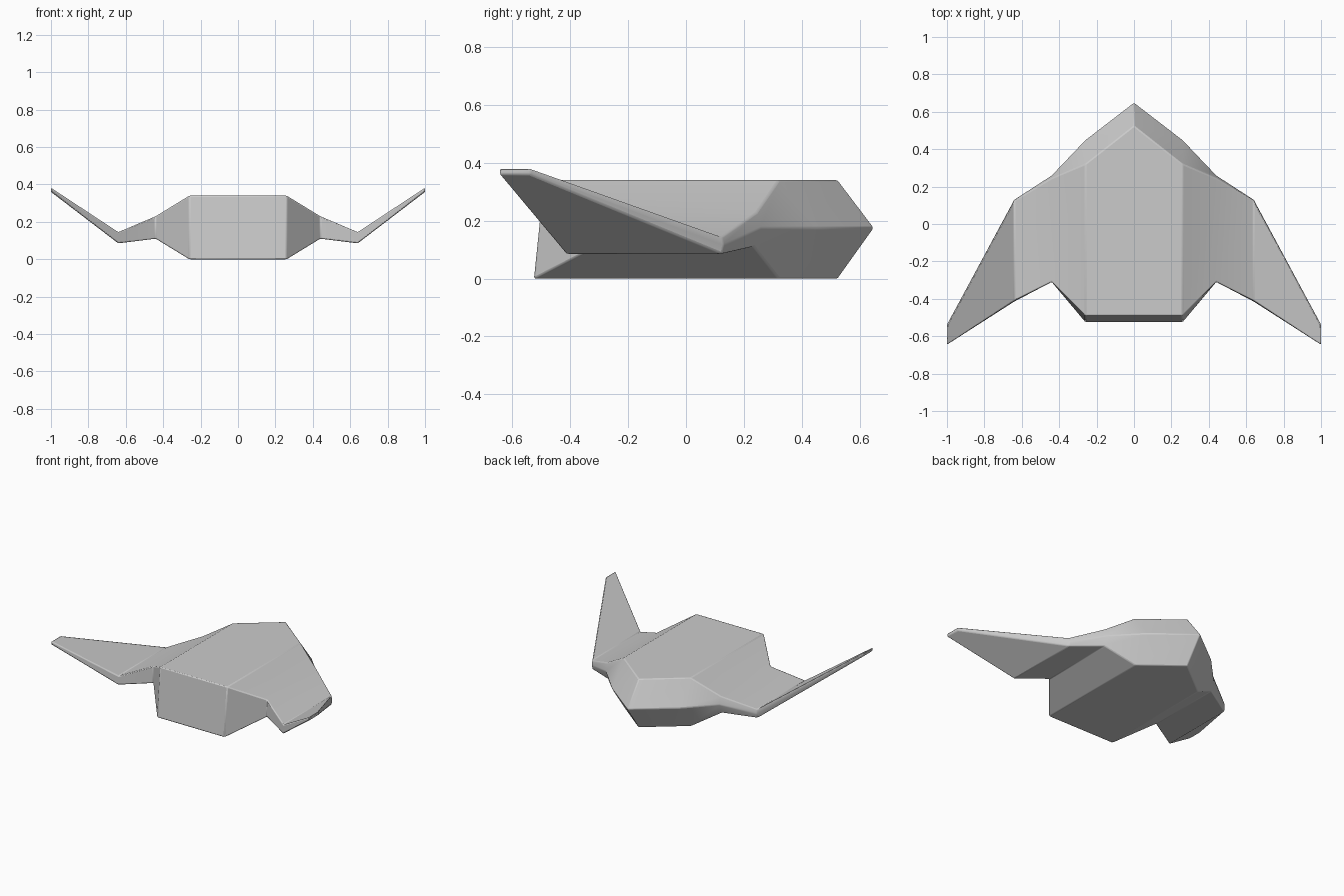
import bpy, bmesh

if "Cube" in bpy.data.objects:
    bpy.data.objects.remove(bpy.data.objects["Cube"])

# Ribs from centre to tip: x, top z, middle z, bottom z,
# then y of: top tail, bottom tail, top nose, middle nose, bottom nose
RIBS = [
    (0.00, 0.34, 0.175, 0.00, -0.49, -0.525, 0.525, 0.65, 0.525),
    (0.26, 0.34, 0.175, 0.00, -0.49, -0.525, 0.32, 0.45, 0.32),
    (0.44, 0.23, 0.175, 0.11, -0.31, -0.31, 0.245, 0.26, 0.235),
    (0.64, 0.145, 0.115, 0.085, -0.41, -0.415, 0.125, 0.13, 0.125),
    (1.00, 0.382, 0.372, 0.360, -0.645, -0.645, -0.54, -0.538, -0.54),
]


def add_rib(bm, side, rib):
    x, zt, zm, zb, tail_t, tail_b, nose_t, nose_m, nose_b = rib
    points = [(tail_t, zt), (nose_t, zt), (nose_m, zm), (nose_b, zb), (tail_b, zb)]
    return [bm.verts.new((side * x, y, z)) for y, z in points]


# Body and both wings lofted through the mirrored ribs
bm = bmesh.new()
ribs = [add_rib(bm, -1, r) for r in reversed(RIBS[1:])]
ribs += [add_rib(bm, 1, r) for r in RIBS]
for a, b in zip(ribs, ribs[1:]):
    for i in range(5):
        j = (i + 1) % 5
        bm.faces.new((a[i], a[j], b[j], b[i]))

# Wing tips
bm.faces.new(ribs[0])
bm.faces.new(ribs[-1])
bmesh.ops.recalc_face_normals(bm, faces=bm.faces)

mesh = bpy.data.meshes.new("winged_hull")
bm.to_mesh(mesh)
bm.free()
hull = bpy.data.objects.new("winged_hull", mesh)
bpy.context.collection.objects.link(hull)

# Slightly softened edges
bevel = hull.modifiers.new("soft_edges", "BEVEL")
bevel.width = 0.006
bevel.segments = 2
bevel.limit_method = "ANGLE"
bevel.angle_limit = 0.4

bpy.context.view_layer.objects.active = hull
hull.select_set(True)
bpy.ops.object.shade_smooth_by_angle(angle=0.5)
